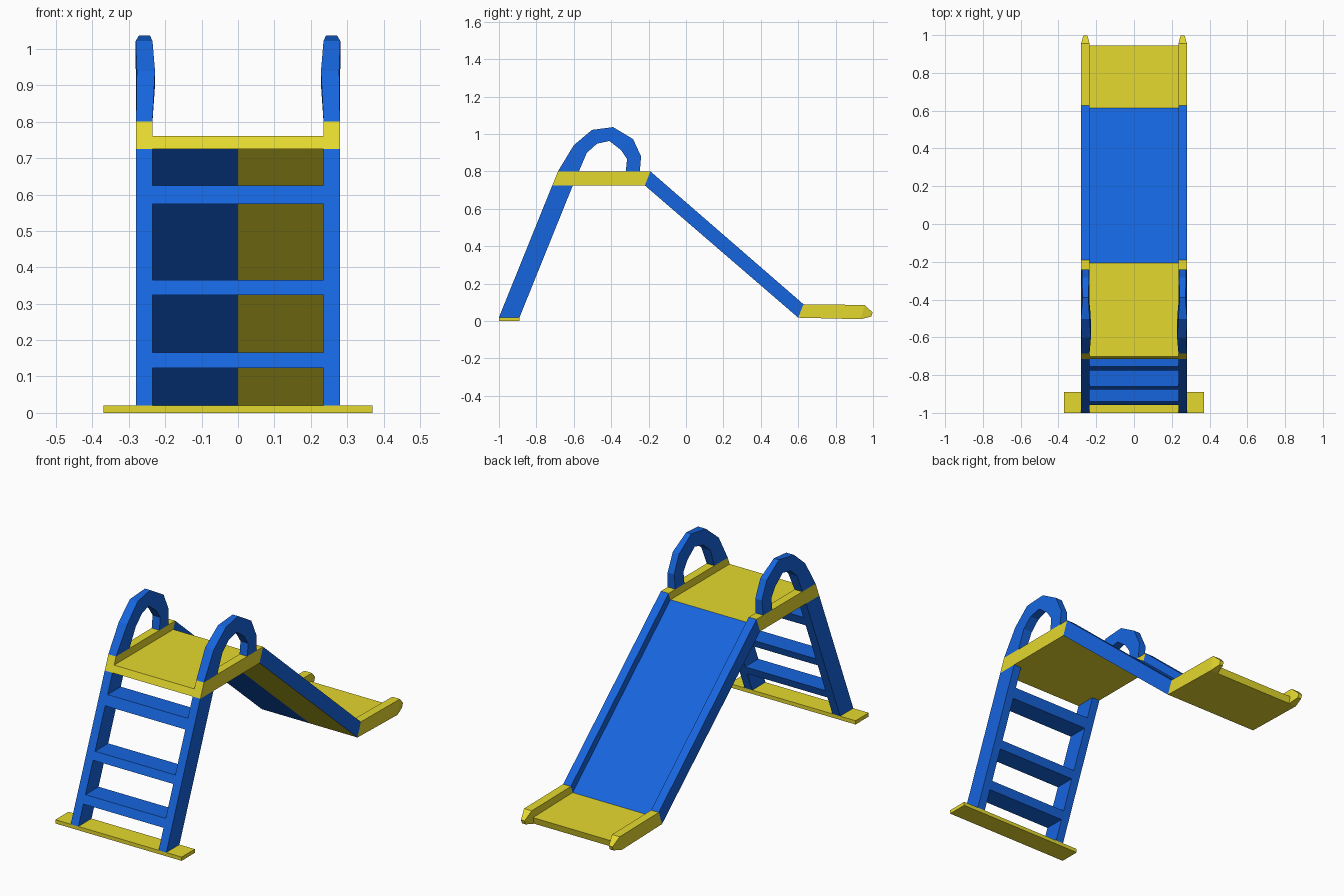
import bpy, bmesh

if "Cube" in bpy.data.objects:
    bpy.data.objects.remove(bpy.data.objects["Cube"])


def material(name, rgb):
    m = bpy.data.materials.new(name)
    m.diffuse_color = (*rgb, 1)
    m.use_nodes = True
    m.node_tree.nodes["Principled BSDF"].inputs["Base Color"].default_value = m.diffuse_color
    return m


BLUE = material("blue_plastic", (0.008, 0.13, 0.73))
YELLOW = material("yellow_plastic", (0.78, 0.69, 0.027))
IN, OUT = 0.235, 0.28          # inner and outer x of every side rail


def loft(name, sections, mat, mirror=False):
    """Bridge matching closed sections and cap both ends."""
    bm = bmesh.new()
    rings = [[bm.verts.new(p) for p in s] for s in sections]
    n = len(rings[0])
    for a, b in zip(rings, rings[1:]):
        for i in range(n):
            j = (i + 1) % n
            bm.faces.new((a[i], a[j], b[j], b[i]))
    bm.faces.new(rings[0])
    bm.faces.new(rings[-1][::-1])
    bmesh.ops.recalc_face_normals(bm, faces=bm.faces)
    me = bpy.data.meshes.new(name)
    bm.to_mesh(me)
    bm.free()
    me.materials.append(mat)
    ob = bpy.data.objects.new(name, me)
    bpy.context.collection.objects.link(ob)
    if mirror:
        ob.modifiers.new("mirror", 'MIRROR')
    return ob


def prism(name, profile, x0, x1, mat, mirror=False):
    """Extrude a (y, z) profile along x."""
    return loft(name, [[(x, y, z) for y, z in profile] for x in (x0, x1)], mat, mirror)


def channel(name, stations, mat):
    """U-shaped trough; each station gives the rail's bottom and top (y, z)."""
    t = 0.47                   # floor height as a share of the rail height
    u = [(-OUT, 0), (0, 0), (OUT, 0), (OUT, 1), (IN, 1), (IN, t), (-IN, t), (-IN, 1), (-OUT, 1)]
    return loft(name, [[(x, b[0] + (c[0] - b[0]) * k, b[1] + (c[1] - b[1]) * k)
                        for x, k in u] for b, c in stations], mat)


# Ground bar
prism("base_bar", [(-1, 0), (-0.89, 0), (-0.89, 0.02), (-1, 0.02)], -0.37, 0.37, YELLOW)


# Ladder: leaning rails and rungs cut along the same slope
def ladder_profile(z0, z1):
    def front(z):
        return -1 + 0.404 * (z - 0.02)
    return [(front(z0), z0), (front(z0) + 0.11, z0), (front(z1) + 0.11, z1), (front(z1), z1)]


prism("ladder_rail", ladder_profile(0.02, 0.725), IN, OUT, BLUE, True)
for i, (z0, z1) in enumerate([(0.123, 0.166), (0.324, 0.365), (0.574, 0.625)]):
    prism(f"rung_{i + 1}", ladder_profile(z0, z1), -IN, IN, BLUE)

# Platform, slide and landing share one trough section
front = ((-0.715, 0.725), (-0.685, 0.80))
top = ((-0.22, 0.725), (-0.19, 0.80))
foot = ((0.60, 0.018), (0.628, 0.09))
end = ((0.935, 0.01), (0.955, 0.086))
channel("platform", [front, top], YELLOW)
slide = channel("slide", [top, foot], BLUE)
channel("landing", [foot, end], YELLOW)

# Right half of the slide's underside is yellow
slide.data.materials.append(YELLOW)
for f in slide.data.polygons:
    if f.normal.z < -0.3 and abs(f.normal.x) < 0.1 and abs(f.normal.y) < 0.9 and f.center.x > 0.05:
        f.material_index = 1

# Tapered tips of the landing rails
(by, bz), (ty, tz) = end
loft("landing_tip", [
    [(IN, by, bz), (OUT, by, bz), (OUT, ty, tz), (IN, ty, tz)],
    [(0.247, 0.99, 0.024), (0.268, 0.99, 0.024), (0.268, 0.998, 0.046), (0.247, 0.998, 0.046)],
], YELLOW, True)

# Arched handles: outer (y, z), inner (y, z), outer-edge x range, inner-edge x range
arch = [
    ((-0.685, 0.80), (-0.573, 0.80), (IN, OUT), (IN, OUT)),
    ((-0.60, 0.94), (-0.53, 0.90), (0.228, 0.278), (0.228, 0.28)),
    ((-0.503, 1.022), (-0.476, 0.948), (0.235, 0.281), (0.23, 0.281)),
    ((-0.39, 1.037), (-0.41, 0.963), (0.242, 0.272), (0.236, 0.28)),
    ((-0.283, 0.973), (-0.348, 0.915), (0.238, 0.276), (0.236, 0.28)),
    ((-0.24, 0.88), (-0.315, 0.866), (0.238, 0.276), (IN, OUT)),
    ((-0.247, 0.80), (-0.322, 0.80), (IN, OUT), (IN, OUT)),
]
loft("handle", [[(a[0], *o), (a[1], *o), (b[1], *i), (b[0], *i)] for o, i, a, b in arch], BLUE, True)
